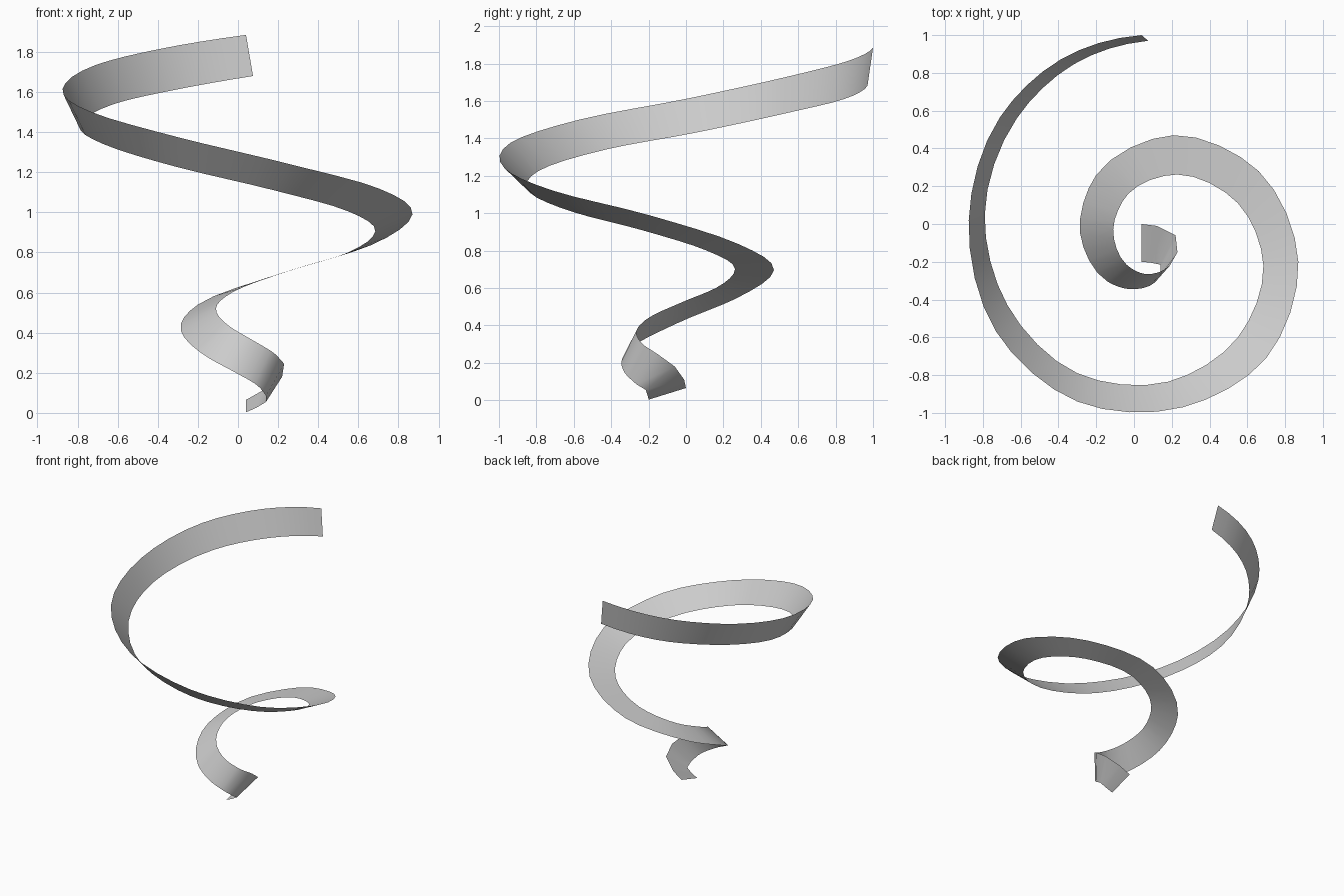
import bpy, bmesh
from mathutils import Vector

if "Cube" in bpy.data.objects:
    bpy.data.objects.remove(bpy.data.objects["Cube"])

# Matching points on the inner and outer edges, from the foot to the top
RUNGS = [
    ((.04, 0, .065), (.04, -.2, .003)),
    ((.12, -.01, .11), (.09, -.205, .025)),
    ((.22, -.06, .18), (.14, -.215, .055)),
    ((.23, -.15, .245), (.14, -.265, .085)),
    ((.19, -.22, .29), (.11, -.31, .125)),
    ((.06, -.265, .37), (-.02, -.345, .205)),
    ((-.04, -.215, .43), (-.14, -.305, .27)),
    ((-.11, -.03, .52), (-.285, -.05, .41)),
    ((-.03, .16, .60), (-.2, .26, .54)),
    ((.23, .262, .70), (.21, .47, .695)),
    ((.55, .11, .80), (.66, .28, .835)),
    ((.685, -.22, .905), (.87, -.2, .99)),
    ((.55, -.6, 1.005), (.7, -.71, 1.12)),
    ((.18, -.835, 1.11), (.26, -.97, 1.24)),
    ((-.3, -.79, 1.225), (-.3, -.94, 1.375)),
    ((-.67, -.43, 1.34), (-.73, -.57, 1.50)),
    ((-.79, .05, 1.43), (-.875, .02, 1.615)),
    ((-.62, .56, 1.54), (-.71, .565, 1.735)),
    ((-.32, .845, 1.61), (-.39, .87, 1.815)),
    ((.075, .97, 1.68), (.04, 1, 1.885)),
]
FLAT = 4      # first spans stay straight, as in the coarse foot
STEPS = 4     # divisions of every later span


def smooth_path(points):
    """Cubic path through the points, spaced by chord length."""
    p = [Vector(q) for q in points]
    n = len(p)
    h = [(p[i + 1] - p[i]).length for i in range(n - 1)]
    d = [(p[i + 1] - p[i]) / h[i] for i in range(n - 1)]
    m = [(d[i - 1] * h[i] + d[i] * h[i - 1]) / (h[i - 1] + h[i]) for i in range(1, n - 1)]
    m = [2 * d[0] - m[0]] + m + [2 * d[-1] - m[-1]]
    out = []
    for i in range(n - 1):
        steps = 1 if i < FLAT else STEPS
        for s in range(steps):
            t = s / steps
            out.append(p[i] * (2*t**3 - 3*t**2 + 1) + p[i + 1] * (3*t**2 - 2*t**3)
                       + m[i] * h[i] * (t**3 - 2*t**2 + t) + m[i + 1] * h[i] * (t**3 - t**2))
    return out + [p[-1]]


# Ribbon: a strip of quads between the two edges
inner = smooth_path([r[0] for r in RUNGS])
outer = smooth_path([r[1] for r in RUNGS])
bm = bmesh.new()
pairs = [(bm.verts.new(a), bm.verts.new(b)) for a, b in zip(inner, outer)]
for (a0, b0), (a1, b1) in zip(pairs, pairs[1:]):
    bm.faces.new((a0, a1, b1, b0)).smooth = True
mesh = bpy.data.meshes.new("spiral_ribbon")
bm.to_mesh(mesh)
bm.free()
bpy.context.collection.objects.link(bpy.data.objects.new("spiral_ribbon", mesh))
